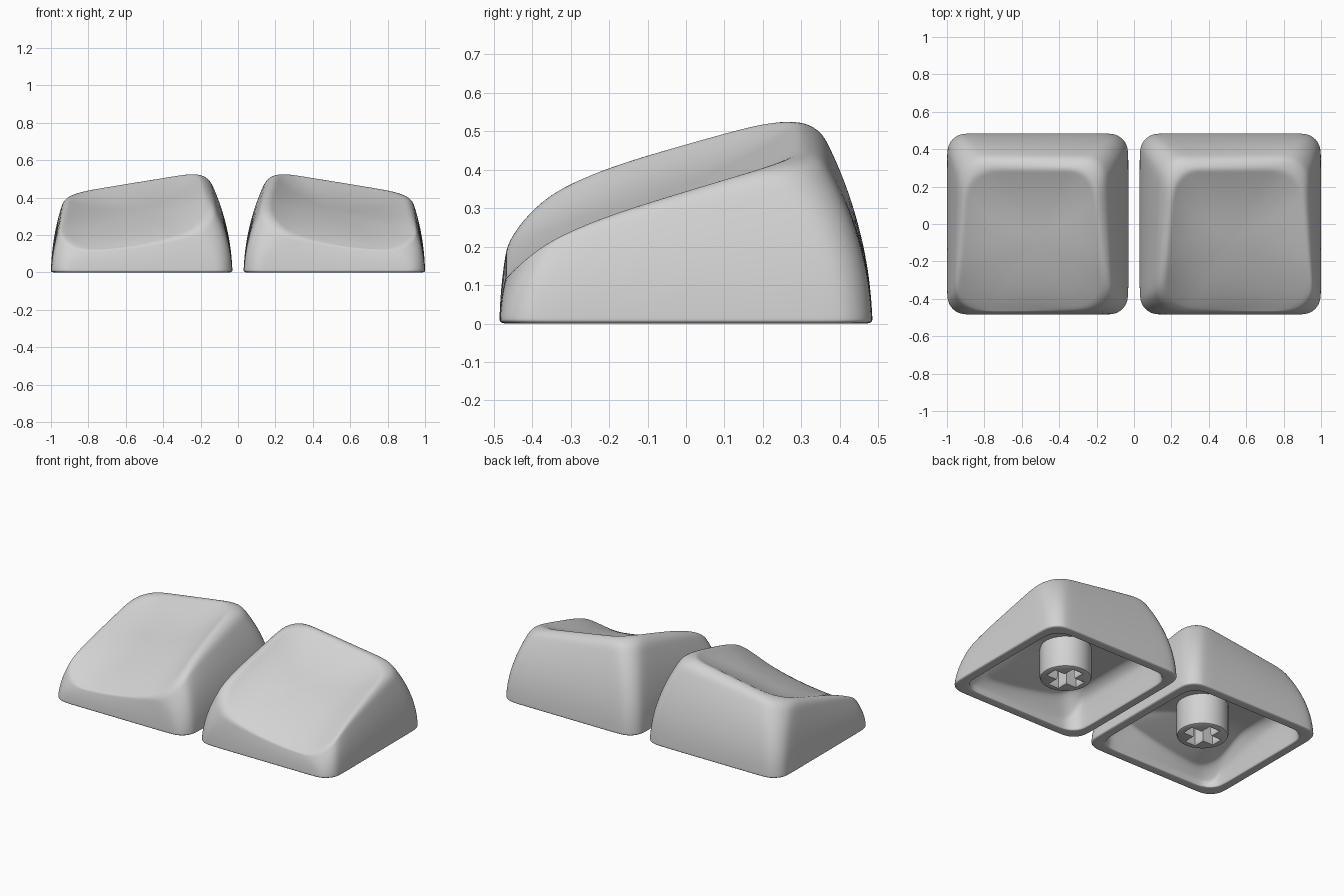
import bpy, bmesh, math
from mathutils import Vector

cube = bpy.data.objects.get("Cube")
if cube:
    bpy.data.objects.remove(cube, do_unlink=True)

HALF = 0.485          # half width of the square base
CENTRE_X = 0.515      # distance of each cap from the middle
DISH = 0.06           # depth of the finger dish
CEILING = 0.22        # highest point of the hollow underside
PIVOT = Vector((0, -0.08))
GREY = (0.65, 0.65, 0.65, 1)

plastic = bpy.data.materials.new("grey_plastic")
plastic.use_nodes = True
plastic.diffuse_color = GREY
plastic.node_tree.nodes["Principled BSDF"].inputs["Base Color"].default_value = GREY


def outline(arc=5, edge=5):
    """Slots round a rounded square: corner number, arc fraction, edge fraction."""
    for q in range(4):
        for k in range(arc):
            yield q, k / (arc - 1), None
        for k in range(1, edge + 1):
            yield q, 1, k / (edge + 1)


SLOTS = list(outline())


def place(slot, inset, r=0.1):
    """Plan position of one outline slot on a rounded square."""
    q, a, e = slot
    h = HALF - inset

    def corner(q, a):
        mid, ang = math.radians(90 * q + 45), math.radians(90 * (q + a))
        c = Vector((math.copysign(h - r, math.cos(mid)), math.copysign(h - r, math.sin(mid))))
        return c + r * Vector((math.cos(ang), math.sin(ang)))
    p = corner(q, a)
    return p if e is None else p.lerp(corner(q + 1, 0), e)


def rim_point(slot):
    """Crest of the rim: a soft square, narrower at the back and set off centre."""
    u, v = place(slot, 0, 0.19) / HALF
    y = -0.081 + 0.381 * v
    inset = 0.08 + 0.05 * y if u > 0 else 0.155 + 0.07 * y
    return Vector((u * (HALF - inset), y))


def top(p):
    """Height of the sculpted top before the dish is pressed in."""
    sag = 0.04 * (max(0, -p.y) / 0.45) ** 2 * (1 - (p.x / 0.4) ** 2)
    return 0.47 + 0.3 * p.y - 1.9 * p.y ** 4 - 0.17 * (p.x + 0.315) - sag


def lean(z):
    """How far the inner walls lean in at a height."""
    return 0.55 * z * z


def keycap_rings():
    rim = [rim_point(s) for s in SLOTS]
    rings = []

    def inner_height(p):
        return min(max(top(p) - 0.12, 0.05), CEILING)

    def dish(edge, s, drop, limit):
        ring = []
        for p in edge:
            v = PIVOT + (p - PIVOT) * s
            z = top(v) - DISH * (1 - s ** 3) - drop
            ring.append((*v, min(max(z, 0.04), limit)))
        rings.append(ring)

    # cavity ceiling, from the middle outwards
    ceiling = [place(s, 0.1 + lean(inner_height(p)), 0.13) for s, p in zip(SLOTS, rim)]
    for s in (0.12, 0.35, 0.6, 0.8, 0.92, 1):
        dish(ceiling, s, 0.105, CEILING)
    # inner wall
    for t in (0.85, 0.6, 0.3, 0.1):
        ring = []
        for s, p in zip(SLOTS, rim):
            z = t * inner_height(p)
            ring.append((*place(s, 0.062 + lean(z)), z))
        rings.append(ring)
    # bottom lip
    for inset, z in ((0.06, 0.003), (0.054, 0), (0.03, 0), (0.008, 0), (0, 0.006), (0, 0.014)):
        rings.append([(*place(s, inset), z) for s in SLOTS])
    # bulging outer wall
    for t in (0.2, 0.4, 0.6, 0.75, 0.87, 0.965):
        rings.append([(*place(s, 0).lerp(p, 0.77 * t * t), t * top(p))
                      for s, p in zip(SLOTS, rim)])
    # rounded shoulder and dish
    for s in (1, 0.93, 0.84, 0.72, 0.55, 0.35, 0.12):
        dish(rim, s, 0, 1)
    return rings


def finish(bm, name, side):
    for v in bm.verts:
        v.co.x = side * (v.co.x + CENTRE_X)
    bmesh.ops.recalc_face_normals(bm, faces=bm.faces)
    mesh = bpy.data.meshes.new(name)
    bm.to_mesh(mesh)
    bm.free()
    mesh.materials.append(plastic)
    obj = bpy.data.objects.new(name, mesh)
    bpy.context.collection.objects.link(obj)
    return obj


def loft(rings):
    """Skin closed rings and close both ends with a fan."""
    bm = bmesh.new()
    loops = [[bm.verts.new(p) for p in ring] for ring in rings]
    n = len(loops[0])
    for a, b in zip(loops, loops[1:]):
        for i in range(n):
            j = (i + 1) % n
            bm.faces.new((a[i], a[j], b[j], b[i]))
    for end in (loops[0], loops[-1]):
        mid = bm.verts.new(sum((v.co for v in end), Vector()) / n)
        for i in range(n):
            bm.faces.new((end[i], end[(i + 1) % n], mid))
    return bm


def circle(r, z, n=48):
    return [(r * math.cos(math.tau * i / n), r * math.sin(math.tau * i / n), z) for i in range(n)]


def cross(length, width, z):
    corner = ((length, -width), (length, width), (width, width))
    pts = []
    for q in range(4):
        c, s = round(math.cos(q * math.pi / 2)), round(math.sin(q * math.pi / 2))
        pts += [(x * c - y * s, x * s + y * c, z) for x, y in corner]
    return pts


for side, label in ((1, "left"), (-1, "right")):
    # shell
    shell = finish(loft(keycap_rings()), label + "_keycap_shell", side)
    shell.data.shade_smooth()
    sub = shell.modifiers.new("smooth_form", "SUBSURF")
    sub.levels = sub.render_levels = 2

    # mounting stem with a cross-shaped socket
    stem = finish(loft([circle(0.138, 0.022), circle(0.146, 0.026), circle(0.15, 0.036),
                        circle(0.15, 0.26)]), label + "_stem", side)
    cutter = finish(loft([cross(0.118, 0.045, 0), cross(0.105, 0.034, 0.035),
                          cross(0.105, 0.034, 0.2)]), label + "_socket_cutter", side)
    cut = stem.modifiers.new("socket", "BOOLEAN")
    cut.operation, cut.solver, cut.object = "DIFFERENCE", "EXACT", cutter
    cutter.hide_render = True
    cutter.hide_set(True)
    bpy.ops.object.select_all(action="DESELECT")
    stem.select_set(True)
    bpy.context.view_layer.objects.active = stem
    bpy.ops.object.shade_smooth_by_angle(angle=math.radians(30))
